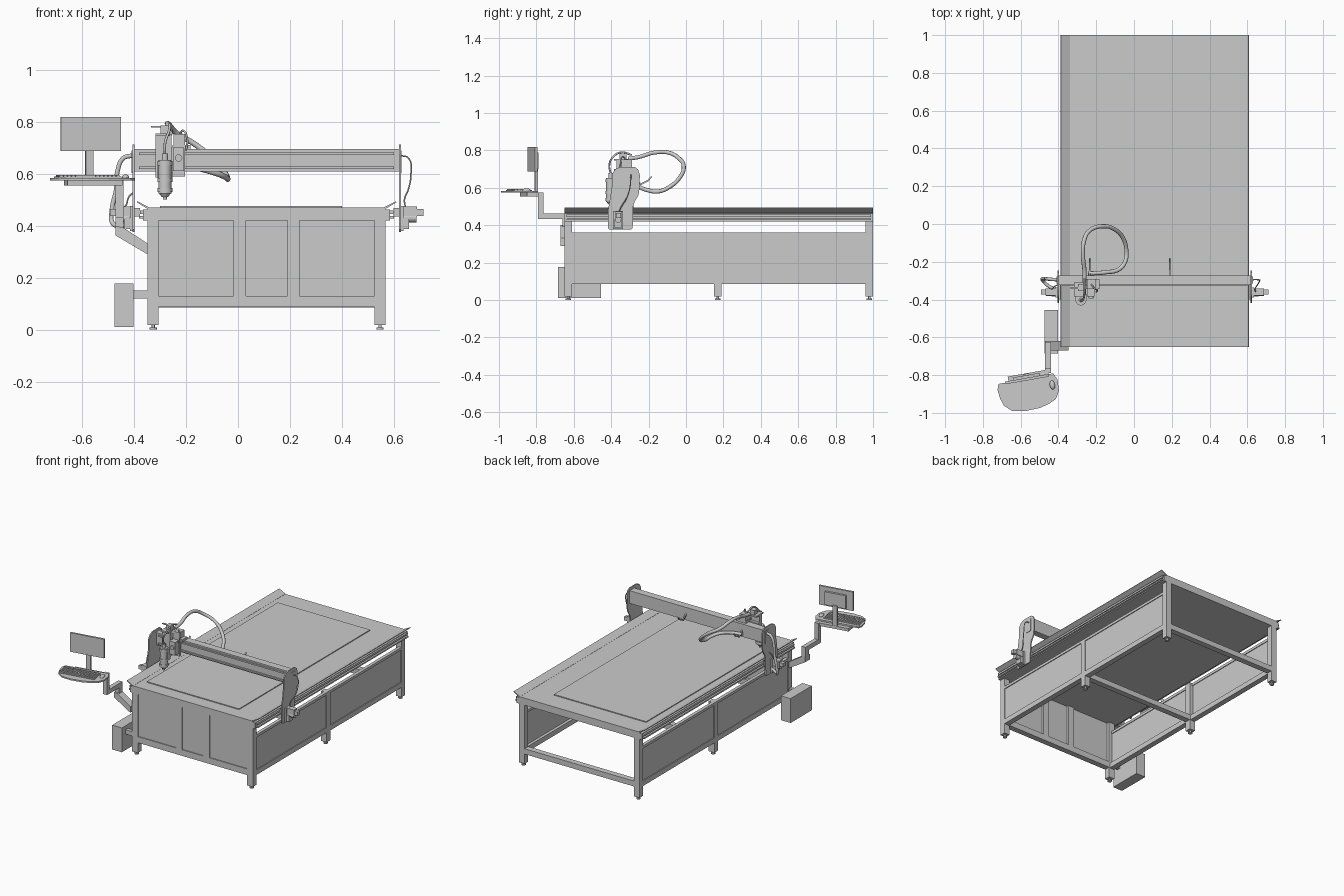
import bpy, bmesh, math
from mathutils import Matrix, Vector

if "Cube" in bpy.data.objects:
    bpy.data.objects.remove(bpy.data.objects["Cube"])

CX = 0.11  # table centre line in x


def finish(name, bm, M=None, smooth=False):
    bmesh.ops.recalc_face_normals(bm, faces=bm.faces)
    if M is not None:
        bm.transform(M)
    me = bpy.data.meshes.new(name)
    bm.to_mesh(me)
    bm.free()
    ob = bpy.data.objects.new(name, me)
    bpy.context.collection.objects.link(ob)
    if smooth:
        bpy.ops.object.select_all(action='DESELECT')
        ob.select_set(True)
        bpy.context.view_layer.objects.active = ob
        bpy.ops.object.shade_smooth_by_angle(angle=math.radians(40))
    return ob


def add_box(bm, x0, x1, y0, y1, z0, z1):
    m = Matrix.Translation(((x0 + x1) / 2, (y0 + y1) / 2, (z0 + z1) / 2))
    m = m @ Matrix.Diagonal((abs(x1 - x0), abs(y1 - y0), abs(z1 - z0), 1))
    bmesh.ops.create_cube(bm, size=1, matrix=m)


def box(name, *b, M=None):
    bm = bmesh.new()
    add_box(bm, *b)
    return finish(name, bm, M)


def prism(name, pts, axis, a, b, M=None):
    at = {'x': lambda p, t: (t, p[0], p[1]), 'y': lambda p, t: (p[0], t, p[1]),
          'z': lambda p, t: (p[0], p[1], t)}[axis]
    bm = bmesh.new()
    lo = [bm.verts.new(at(p, a)) for p in pts]
    hi = [bm.verts.new(at(p, b)) for p in pts]
    bm.faces.new(lo)
    bm.faces.new(hi)
    for i in range(len(pts)):
        j = (i + 1) % len(pts)
        bm.faces.new((lo[i], lo[j], hi[j], hi[i]))
    return finish(name, bm, M)


def cyl(name, c, r, depth, axis='z', r2=None, n=24):
    rot = {'z': Matrix(), 'x': Matrix.Rotation(math.pi / 2, 4, 'Y'),
           'y': Matrix.Rotation(math.pi / 2, 4, 'X')}[axis]
    bm = bmesh.new()
    bmesh.ops.create_cone(bm, cap_ends=True, segments=n, radius1=r, depth=depth,
                          radius2=r if r2 is None else r2, matrix=Matrix.Translation(c) @ rot)
    return finish(name, bm, None, True)


def tube(name, pts, r):
    cu = bpy.data.curves.new(name, 'CURVE')
    cu.dimensions, cu.bevel_depth, cu.bevel_resolution = '3D', r, 3
    cu.resolution_u, cu.use_fill_caps = 8, True
    sp = cu.splines.new('BEZIER')
    sp.bezier_points.add(len(pts) - 1)
    for bp, p in zip(sp.bezier_points, pts):
        bp.co = p
        bp.handle_left_type = bp.handle_right_type = 'AUTO'
    ob = bpy.data.objects.new(name, cu)
    bpy.context.collection.objects.link(ob)


# Table top and work mat
box('table_top', -.348, .567, -.65, 1, .42, .469)
box('work_mat', -.30, .40, -.56, .86, .469, .475)

# Front cabinet face: recessed panels behind a frame
box('front_panel', -.31, .53, -.644, -.63, .09, .42)
box('front_bottom_rail', -.31, .53, -.65, -.61, .088, .13)
for x0, x1 in ((-.017, .03), (.19, .237)):
    box('front_post', x0, x1, -.65, -.615, .12, .42)

# Cross beams under the table
for y0, y1 in ((.15, .19), (.96, 1)):
    box('bottom_cross_beam', -.34, .56, y0, y1, .085, .122)

for s, side in ((-1, 'left'), (1, 'right')):
    def sx(d):
        return CX + s * d
    # Legs, posts and levelling feet
    for y0, y1, top in ((-.65, -.61, .42), (.15, .19, .36), (.96, 1, .42)):
        box(side + '_leg', sx(.4575), sx(.415), y0, y1, .018, top)
        c = (sx(.436), (y0 + y1) / 2, 0)
        cyl(side + '_foot_pad', (c[0], c[1], .004), .014, .008, n=16)
        cyl(side + '_foot_stem', (c[0], c[1], .014), .006, .016, n=12)
    # Side panel with bottom rail
    box(side + '_panel', sx(.452), sx(.440), -.62, .97, .09, .36)
    box(side + '_bottom_rail', sx(.4575), sx(.42), -.62, .97, .085, .12)
    box(side + '_panel_top_rail', sx(.4575), sx(.435), -.62, .97, .342, .36)
    # Linear rail, toothed rack bar and sloped dust cover
    box(side + '_rail_base', sx(.457), sx(.475), -.65, 1, .42, .462)
    box(side + '_linear_rail', sx(.475), sx(.487), -.64, .99, .445, .458)
    box(side + '_rack', sx(.475), sx(.49), -.64, .99, .427, .437)
    prism(side + '_dust_cover', [(sx(.45), .466), (sx(.45), .470), (sx(.497), .494),
                                 (sx(.499), .490), (sx(.46), .466)], 'y', -.65, 1)
    # Gantry end plate
    plate = [(-.41, .376), (-.293, .376), (-.285, .385), (-.283, .50), (-.275, .525), (-.254, .56),
             (-.248, .60), (-.247, .67), (-.256, .698), (-.275, .712), (-.35, .712), (-.378, .70),
             (-.395, .675), (-.397, .60), (-.405, .55), (-.417, .48), (-.417, .385)]
    prism(side + '_gantry_plate', plate, 'x', sx(.508), sx(.516))
    box(side + '_beam_end_cap', sx(.515), sx(.519), -.316, -.278, .602, .69)
    box(side + '_rail_carriage', sx(.487), sx(.508), -.40, -.30, .435, .468)
    # Gantry drive: gearbox and motor
    box(side + '_gear_mount', sx(.516), sx(.526), -.39, -.337, .38, .475)
    box(side + '_gearbox', sx(.526), sx(.548), -.385, -.342, .387, .43)
    cyl(side + '_gear_hub', (sx(.552), -.363, .43), .017, .05, 'x')
    box(side + '_drive_motor', sx(.526), sx(.578), -.378, -.342, .433, .474)
    box(side + '_motor_cap', sx(.578), sx(.603), -.373, -.347, .438, .464)

# Gantry beam with its rails
box('gantry_beam', -.40, .62, -.317, -.272, .608, .692)
for z in (.622, .677):
    box('beam_linear_rail', -.38, .60, -.326, -.317, z - .005, z + .005)
box('beam_top_strip', -.40, .62, -.322, -.272, .690, .695)

# Cable chain hooks behind the beam
for x in (-.235, .19):
    prism('chain_hook', [(-.272, .64), (-.24, .615), (-.20, .635), (-.18, .66), (-.186, .663),
                         (-.205, .642), (-.24, .625), (-.272, .655)], 'x', x - .004, x + .004)

# Tool head: carriage, slide, spindle, motors
box('head_carriage', -.318, -.203, -.345, -.326, .59, .70)
box('z_slide', -.317, -.255, -.372, -.345, .585, .752)
box('z_top_plate', -.317, -.262, -.385, -.31, .745, .755)
box('z_motor', -.297, -.264, -.355, -.318, .755, .785)
box('z_motor_plug', -.335, -.29, -.345, -.333, .778, .783)
box('x_motor', -.248, -.203, -.345, -.29, .695, .752)
box('x_motor_flange', -.252, -.182, -.345, -.29, .692, .71)
box('x_gearbox', -.25, -.208, -.385, -.345, .61, .70)
cyl('x_gear_cover', (-.228, -.388, .66), .014, .012, 'y')
sc = (-.281, -.402)
cyl('spindle_body', (*sc, .588), .025, .13)
for z in (.537, .575, .64):
    cyl('spindle_clamp', (*sc, z), .029, .016)
cyl('spindle_taper', (*sc, .519), .012, .018, r2=.025)
cyl('collet', (*sc, .507), .008, .014, n=12)
cyl('spindle_plug', (*sc, .665), .012, .026, n=16)
box('spindle_bracket', -.31, -.252, -.402, -.37, .57, .645)

# Hoses and cables
tube('main_cable_hose', [(-.262, -.31, .755), (-.262, -.25, .765), (-.27, -.17, .788), (-.265, -.09, .787),
     (-.235, -.035, .755), (-.164, -.012, .712), (-.10, -.03, .66), (-.055, -.08, .61), (-.04, -.15, .58),
     (-.047, -.2, .586), (-.08, -.24, .60), (-.153, -.256, .62), (-.243, -.262, .63)], .011)
tube('spindle_cable', [(*sc, .675), (-.28, -.41, .72), (-.265, -.39, .765), (-.262, -.345, .79),
     (-.262, -.29, .775)], .005)
tube('head_cable', [(-.225, -.32, .75), (-.21, -.34, .765), (-.195, -.35, .73), (-.2, -.36, .69)], .004)
tube('left_beam_hose', [(-.40, -.295, .67), (-.44, -.293, .66), (-.463, -.29, .61), (-.468, -.29, .54),
     (-.485, -.29, .46), (-.482, -.30, .41), (-.45, -.33, .40), (-.41, -.345, .41)], .009)
tube('left_motor_cable', [(-.40, -.32, .53), (-.42, -.33, .51), (-.43, -.34, .48), (-.45, -.355, .46)], .003)
tube('right_motor_cable', [(.62, -.295, .67), (.655, -.295, .66), (.665, -.30, .60), (.655, -.32, .54),
     (.64, -.345, .50), (.645, -.36, .465)], .003)

# Control box beside the front left leg
box('control_box', -.475, -.402, -.685, -.455, .01, .177)
box('control_box_bracket', -.402, -.348, -.645, -.62, .12, .15)

# Console arm
prism('arm_brace', [(-.348, .29), (-.348, .332), (-.44, .392), (-.47, .40), (-.47, .362)], 'y', -.67, -.62)
box('arm_lower_post', -.47, -.44, -.66, -.625, .37, .462)
box('arm_horizontal', -.47, -.44, -.79, -.625, .432, .462)
box('arm_upper_post', -.47, -.44, -.79, -.762, .432, .574)

# Console: tray, keyboard, mouse and monitor, turned slightly
T = Matrix.Translation((-.565, -.82, 0)) @ Matrix.Rotation(math.radians(10), 4, 'Z')
tray = [(-.155, 0), (.14, .005), (.157, -.03), (.155, -.09), (.131, -.131), (.09, -.15), (.04, -.163),
        (-.04, -.166), (-.108, -.153), (-.145, -.12), (-.16, -.079), (-.165, -.03)]
prism('keyboard_tray', tray, 'z', .574, .584, T)
box('tray_support', -.10, .115, -.05, .03, .554, .574, M=T)
box('keyboard', -.148, .098, -.118, -.022, .584, .589, M=T)
bm = bmesh.new()
for r in range(5):
    for c in range(15):
        if r == 4 and 4 <= c <= 8:
            continue
        u, v = -.142 + c * .0158, -.043 - r * .0175
        add_box(bm, u, u + .0125, v, v + .013, .589, .594)
add_box(bm, -.079, -.003, -.113, -.1, .589, .594)
finish('keys', bm, T)
bm = bmesh.new()
bmesh.ops.create_uvsphere(bm, u_segments=16, v_segments=8, radius=1, matrix=Matrix.Translation((.125, -.055, .586)) @ Matrix.Diagonal((.014, .024, .011, 1)))
finish('mouse', bm, T, True)
box('monitor_neck', -.018, .012, .012, .028, .574, .71, M=T)
box('monitor_screen', -.119, .115, -.008, .006, .688, .818, M=T)
box('monitor_back', -.075, .07, .006, .02, .70, .79, M=T)
